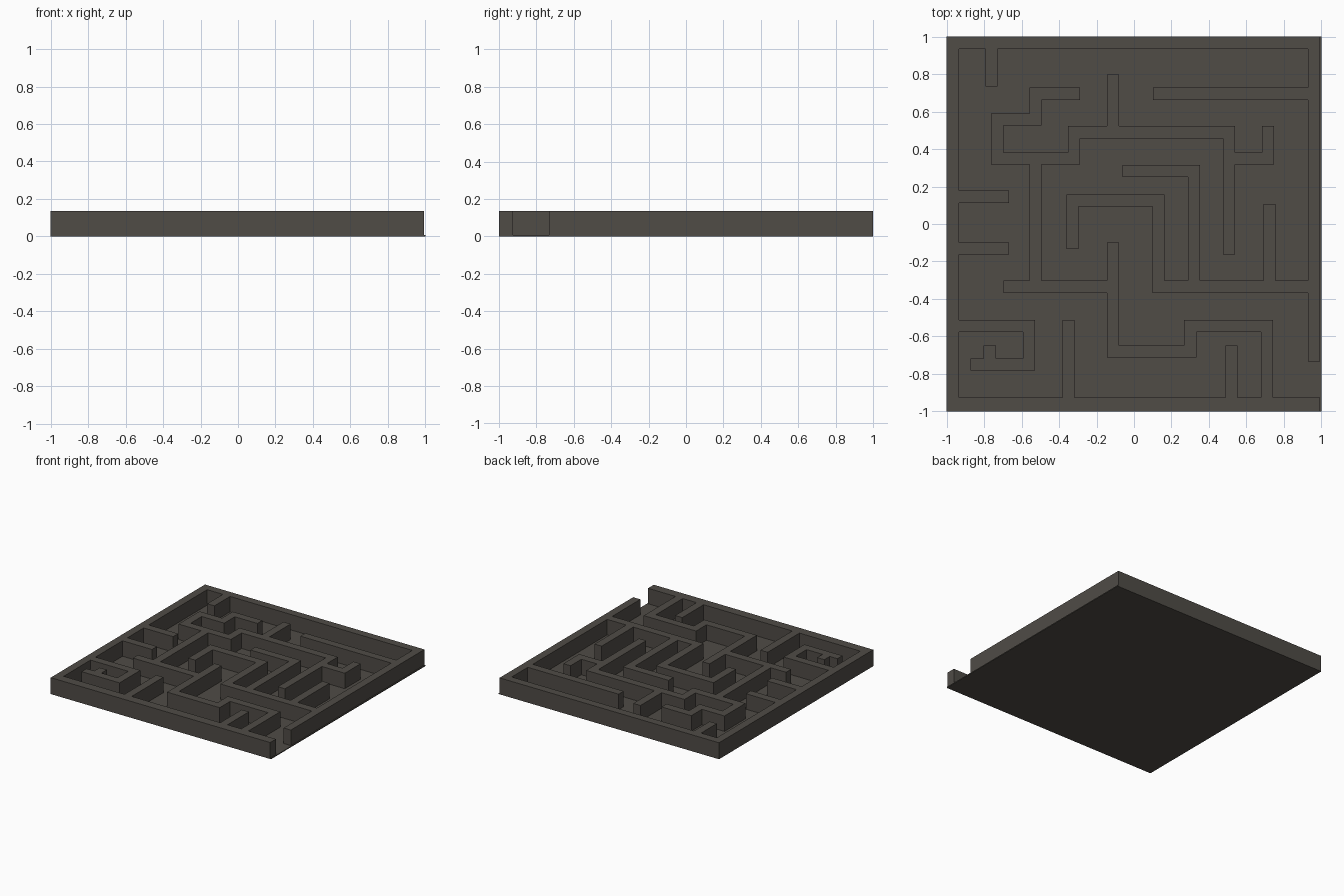
import bpy, bmesh

if "Cube" in bpy.data.objects:
    bpy.data.objects.remove(bpy.data.objects["Cube"])

HALF = 0.0325      # half the wall thickness
TOP = 0.135        # wall height
FLOOR = 0.008      # floor plate thickness

stone = bpy.data.materials.new("dark stone")
stone.diffuse_color = (0.080, 0.072, 0.062, 1)
stone.use_nodes = True
stone.node_tree.nodes["Principled BSDF"].inputs["Base Color"].default_value = stone.diffuse_color

# Wall centrelines seen from above
PATHS = [
    # outer ring, open at the front right corner
    [(0.96, -0.70), (0.96, 0.9675), (-0.9675, 0.9675), (-0.9675, -0.96)],
    # stubs growing from the ring
    [(-0.76, 0.9675), (-0.76, 0.765)],
    [(0.96, 0.695), (0.135, 0.695)],
    [(-0.9675, 0.145), (-0.70, 0.145)],
    [(-0.9675, -0.13), (-0.70, -0.13)],
    [(-0.35, -0.96), (-0.35, -0.545)],
    [(0.52, -0.96), (0.52, -0.68)],
    # front left spiral
    [(-0.9675, -0.545), (-0.56, -0.545), (-0.56, -0.75), (-0.84, -0.75)],
    [(-0.77, -0.75), (-0.77, -0.68)],
    # front stepped wall running to the middle
    [(0.71, -0.96), (0.71, -0.545), (0.30, -0.545), (0.30, -0.68),
     (-0.1125, -0.68), (-0.1125, -0.13)],
    [(-0.1125, -0.335), (-0.665, -0.335)],
    # back zigzag
    [(-0.525, -0.335), (-0.525, 0.35)],
    [(-0.32, 0.695), (-0.525, 0.695), (-0.525, 0.5575), (-0.73, 0.5575),
     (-0.73, 0.35), (-0.32, 0.35), (-0.32, 0.49), (0.5075, 0.49),
     (0.5075, -0.13)],
    [(-0.1125, 0.49), (-0.1125, 0.765)],
    [(0.5075, 0.35), (0.715, 0.35), (0.715, 0.49)],
    # right hand comb
    [(0.96, -0.335), (0.13, -0.335), (0.13, 0.125), (-0.3275, 0.125),
     (-0.3275, -0.10)],
    [(0.32, -0.335), (0.32, 0.2825), (-0.03, 0.2825)],
    [(0.7225, -0.335), (0.7225, 0.075)],
]


def wall_boxes():
    boxes = [(-1.0, -1.0, 0.9925, -0.925)]          # front wall
    for path in PATHS:
        for (ax, ay), (bx, by) in zip(path, path[1:]):
            boxes.append((min(ax, bx) - HALF, min(ay, by) - HALF,
                          max(ax, bx) + HALF, max(ay, by) + HALF))
    return [tuple(round(v, 4) for v in b) for b in boxes]


def finish(bm, name):
    bmesh.ops.recalc_face_normals(bm, faces=bm.faces)
    me = bpy.data.meshes.new(name)
    bm.to_mesh(me)
    bm.free()
    me.materials.append(stone)
    ob = bpy.data.objects.new(name, me)
    bpy.context.collection.objects.link(ob)
    return ob


# Maze walls: merge the boxes into one plan, then raise it
boxes = wall_boxes()
xs = sorted({v for b in boxes for v in (b[0], b[2])})
ys = sorted({v for b in boxes for v in (b[1], b[3])})
bm = bmesh.new()
verts = {}


def corner(i, j):
    if (i, j) not in verts:
        verts[i, j] = bm.verts.new((xs[i], ys[j], 0.004))
    return verts[i, j]


for i in range(len(xs) - 1):
    for j in range(len(ys) - 1):
        cx, cy = (xs[i] + xs[i + 1]) / 2, (ys[j] + ys[j + 1]) / 2
        if any(b[0] < cx < b[2] and b[1] < cy < b[3] for b in boxes):
            bm.faces.new((corner(i, j), corner(i + 1, j),
                          corner(i + 1, j + 1), corner(i, j + 1)))
base = bm.faces[:]
ext = bmesh.ops.extrude_face_region(bm, geom=base, use_keep_orig=True)
raised = [g for g in ext["geom"] if isinstance(g, bmesh.types.BMVert)]
bmesh.ops.translate(bm, verts=raised, vec=(0, 0, TOP - 0.004))
bmesh.ops.recalc_face_normals(bm, faces=bm.faces)
bmesh.ops.dissolve_limit(bm, angle_limit=0.01, verts=bm.verts, edges=bm.edges)
finish(bm, "maze_walls")

# Floor plate
bm = bmesh.new()
bmesh.ops.create_cube(bm, size=1)
bmesh.ops.scale(bm, verts=bm.verts, vec=(2, 2, FLOOR))
bmesh.ops.translate(bm, verts=bm.verts, vec=(0, 0, FLOOR / 2))
finish(bm, "floor_plate")
